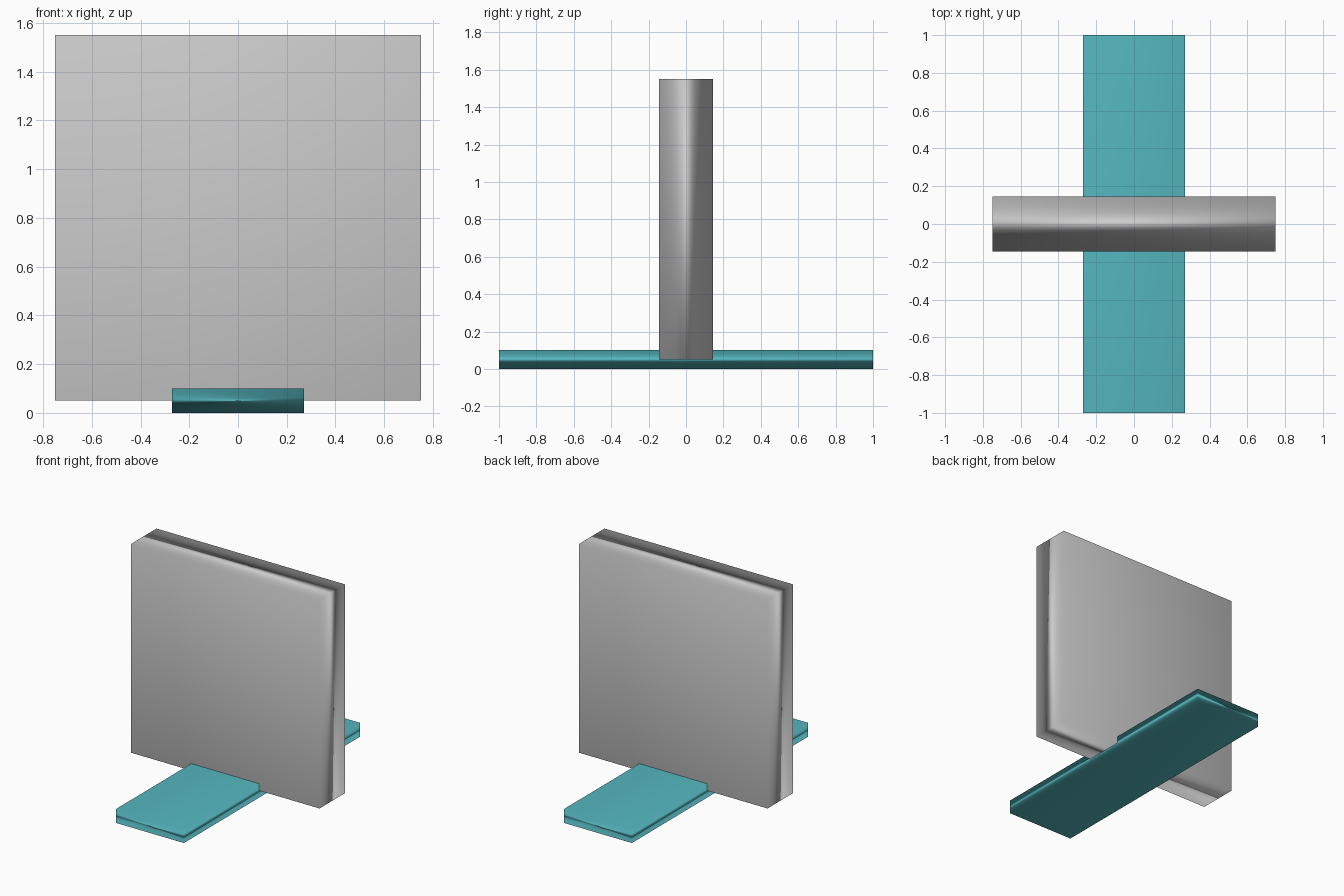
import bpy

if "Cube" in bpy.data.objects:
    bpy.data.objects.remove(bpy.data.objects["Cube"])


def box(name, size, z_bottom):
    """Centred box standing at z_bottom, smooth shaded with area-weighted normals."""
    bpy.ops.mesh.primitive_cube_add(size=1, location=(0, 0, z_bottom + size[2] / 2))
    ob = bpy.context.object
    ob.name = name
    ob.scale = size
    bpy.ops.object.transform_apply(location=False, rotation=False, scale=True)
    bpy.ops.object.shade_smooth()
    mod = ob.modifiers.new("area_normals", 'WEIGHTED_NORMAL')
    mod.mode = 'FACE_AREA'
    mod.weight = 50
    return ob


# Upright square panel, sunk halfway into the foot
box("upright_panel", (1.5, 0.29, 1.5), 0.05)

# Long flat foot running front to back
foot = box("base_foot", (0.54, 2.0, 0.1), 0.0)
teal = bpy.data.materials.new("teal")
teal.diffuse_color = (0.09, 0.47, 0.52, 1)
teal.use_nodes = True
teal.node_tree.nodes["Principled BSDF"].inputs["Base Color"].default_value = teal.diffuse_color
foot.data.materials.append(teal)
